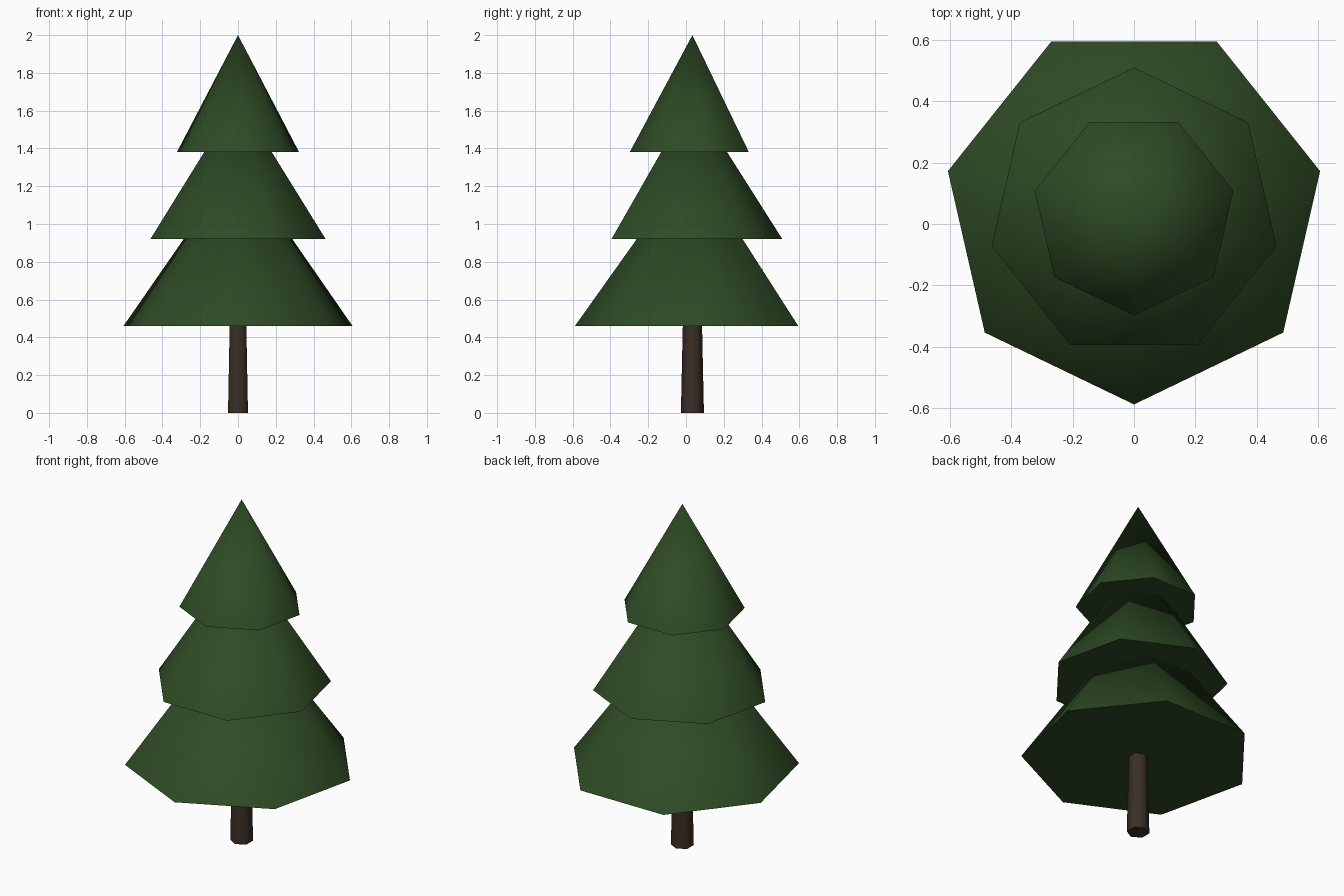
import bpy
from math import pi, radians

cube = bpy.data.objects.get("Cube")
if cube:
    bpy.data.objects.remove(cube, do_unlink=True)

AXIS_Y = 0.034  # the trunk line sits slightly behind the centre


def material(name, rgb):
    mat = bpy.data.materials.new(name)
    mat.use_nodes = True
    color = (*rgb, 1.0)
    mat.diffuse_color = color
    mat.node_tree.nodes["Principled BSDF"].inputs["Base Color"].default_value = color
    return mat


def cone(name, sides, r_low, r_high, z_low, z_high, turn, mat):
    """Upright cone or tapered post with smooth sides and a crisp rim."""
    bpy.ops.mesh.primitive_cone_add(
        vertices=sides, radius1=r_low, radius2=r_high, depth=z_high - z_low,
        location=(0, AXIS_Y, (z_low + z_high) / 2), rotation=(0, 0, turn))
    obj = bpy.context.object
    obj.name = name
    obj.data.materials.append(mat)
    bpy.ops.object.shade_smooth_by_angle(angle=radians(65))
    return obj


green = material("needle green", (0.028, 0.070, 0.018))
brown = material("bark brown", (0.042, 0.028, 0.019))

# Trunk, running up into the lowest tier
cone("trunk", 6, 0.061, 0.048, 0.0, 0.6, 0, brown)

# Foliage tiers, each turned half a revolution from the one below
cone("lower_foliage", 7, 0.622, 0, 0.46, 1.335, pi, green)
cone("middle_foliage", 7, 0.476, 0, 0.92, 1.67, 0, green)
cone("upper_foliage", 7, 0.332, 0, 1.38, 2.0, pi, green)
